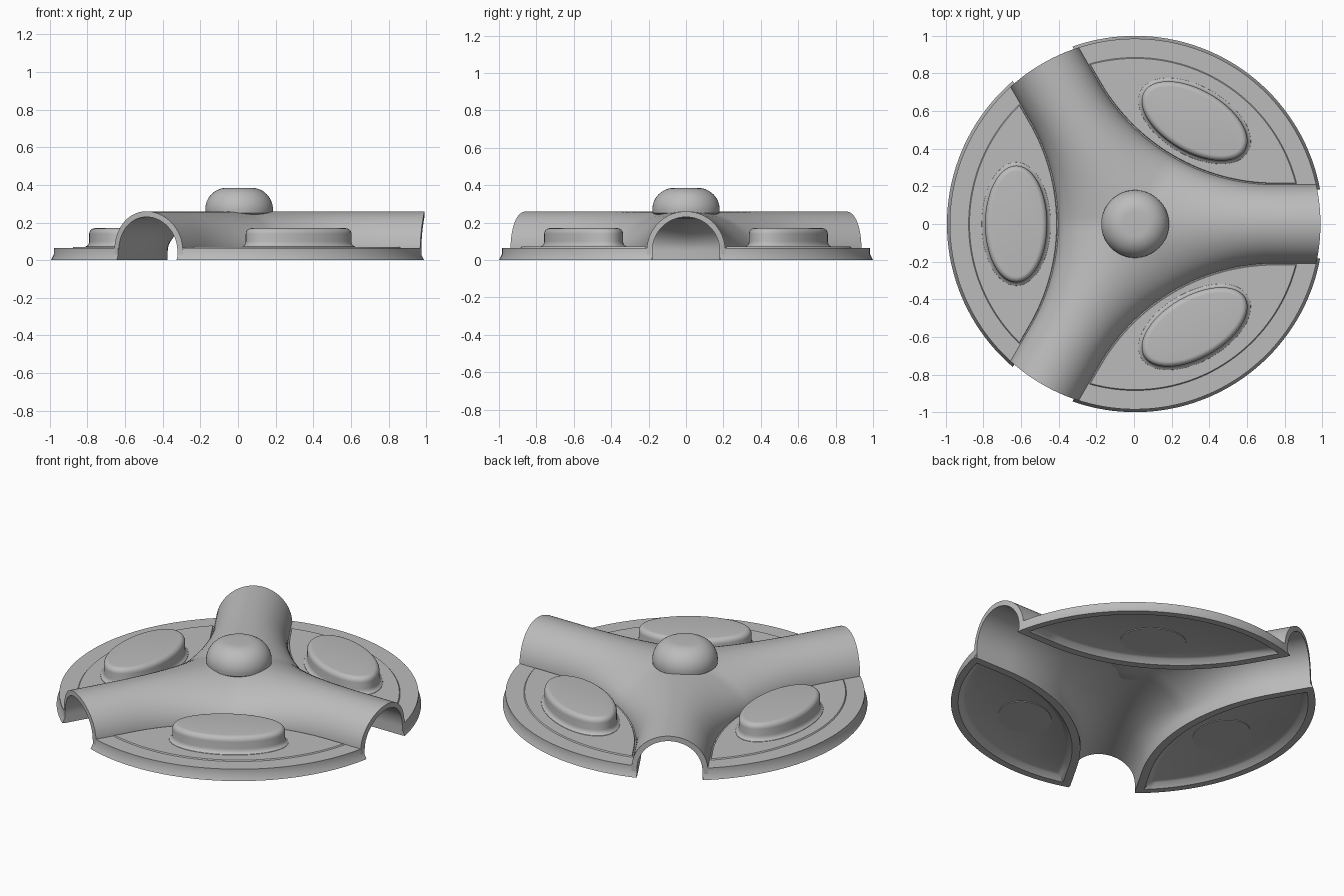
import bpy, bmesh, math
from math import sin, cos, sqrt, pi, radians
from mathutils import Matrix, Vector

cube = bpy.data.objects.get("Cube")
if cube:
    bpy.data.objects.remove(cube, do_unlink=True)

SHIFT = Matrix.Translation((0.006, 0, 0))   # centres the overall bounds
ARC_C = 1.49                                # centre of the fillet arc on each bisector
ARM = Vector((cos(pi / 3), sin(pi / 3)))    # arm direction, seen from the bisector
SIDE = Vector((sin(pi / 3), -cos(pi / 3)))  # from arm axis towards the bisector
FOOT = ARC_C * cos(pi / 3)                  # where arm sides turn into the fillet
WALL_R = 0.985
AXIS_Z = 0.05
N = 16

grey = bpy.data.materials.new("plain grey")
grey.use_nodes = True
COLOR = (0.5, 0.5, 0.5, 1)
grey.diffuse_color = COLOR
grey.node_tree.nodes["Principled BSDF"].inputs["Base Color"].default_value = COLOR


def finish(name, bm, angle=35):
    bmesh.ops.remove_doubles(bm, verts=bm.verts, dist=1e-5)
    bmesh.ops.recalc_face_normals(bm, faces=bm.faces)
    bm.transform(SHIFT)
    mesh = bpy.data.meshes.new(name)
    bm.to_mesh(mesh)
    bm.free()
    mesh.materials.append(grey)
    ob = bpy.data.objects.new(name, mesh)
    bpy.context.collection.objects.link(ob)
    bpy.ops.object.select_all(action='DESELECT')
    ob.select_set(True)
    bpy.context.view_layer.objects.active = ob
    bpy.ops.object.shade_smooth_by_angle(angle=radians(angle))
    return ob


def stack(bm, rings):
    """Skin matching closed rings and cap both ends."""
    rows = [[bm.verts.new(p) for p in r] for r in rings]
    for a, b in zip(rows, rows[1:]):
        for i in range(len(a)):
            j = (i + 1) % len(a)
            bm.faces.new((a[i], a[j], b[j], b[i]))
    bm.faces.new(rows[0][::-1])
    bm.faces.new(rows[-1])


def arc_point(phi, h):
    r = ARC_C * sin(pi / 3) - h
    return Vector((ARC_C - r * cos(phi), r * sin(phi)))


def lens(h, rim, z):
    """Panel outline: fillet arc between two arms, closed by the rim circle."""
    tip = ARM * sqrt(rim * rim - h * h) + SIDE * h
    pts = [Vector((tip.x, -tip.y))]
    pts += [arc_point(pi / 6 * k / N, h) for k in range(-N, N + 1)]
    pts.append(tip)
    a = math.atan2(tip.y, tip.x)
    m = 40
    pts += [Vector((cos(a - 2 * a * k / m), sin(a - 2 * a * k / m))) * rim for k in range(1, m)]
    return [(p.x, p.y, z) for p in pts]


def ellipse(a, b, z, cx=0.632, n=64):
    return [(cx + a * cos(2 * pi * k / n), b * sin(2 * pi * k / n), z) for k in range(n)]


def section(k, sign):
    """Hull cross-section at a station: outer skin down, inner skin up."""
    def skin(h, top):
        out = []
        for i in range(N + 1):
            th = pi / 2 * i / N
            if k > N:      # open end, trimmed to the rim circle
                d = h * sin(th)
                p = ARM * sqrt(WALL_R ** 2 - d * d) + SIDE * d
            else:
                ridge = ARM * (FOOT * k / N)
                p = ridge.lerp(arc_point(pi / 6 * k / N, h), sin(th))
            out.append((p.x, sign * p.y, AXIS_Z + (top - AXIS_Z) * cos(th)))
        return out + [(out[-1][0], out[-1][1], 0)]
    return skin(0.21, 0.26), skin(0.18, 0.23)


hull = bmesh.new()
for s, name in enumerate(("right", "left_front", "left_back")):
    turn = Matrix.Rotation(pi + s * 2 * pi / 3, 4, 'Z')

    # One third of the three-way tunnel
    part = []
    for sign in (-1, 1):
        rows = []
        for k in range(N + 2):
            outer, inner = section(k, sign)
            rows.append([hull.verts.new(turn @ Vector(p)) for p in outer + inner[::-1]])
        for a, b in zip(rows, rows[1:]):
            for i in range(len(a) - 1):
                hull.faces.new((a[i], a[i + 1], b[i + 1], b[i]))
        end = rows[-1]
        for i in range(N + 1):
            hull.faces.new((end[i], end[i + 1], end[-2 - i], end[-1 - i]))

    # Floor panel with recessed underside, flared rim and thin raised field
    bm = bmesh.new()
    stack(bm, [lens(0.265, 0.92, 0.03), lens(0.25, 0.935, 0.024), lens(0.225, 0.96, 0),
               lens(0.183, 1.0, 0), lens(0.183, WALL_R, 0.03), lens(0.183, WALL_R, 0.065),
               lens(0.215, 0.885, 0.065), lens(0.218, 0.88, 0.071)])
    bm.transform(turn)
    finish(name + "_floor_panel", bm)

    # Oval boss with flared foot and rounded top edge
    bm = bmesh.new()
    rings = [ellipse(0.165 + e, 0.31 + e, z) for e, z in
             ((0.02, 0.066), (0.018, 0.073), (0.008, 0.079), (0.002, 0.088), (0, 0.1))]
    for i in range(7):
        t = pi / 2 * i / 6
        e = 0.03 * (cos(t) - 1)
        rings.append(ellipse(0.165 + e, 0.31 + e, 0.14 + 0.03 * sin(t)))
    stack(bm, rings)
    bm.transform(turn)
    finish(name + "_oval_boss", bm)

    # Thin oval pad underneath
    bm = bmesh.new()
    stack(bm, [ellipse(0.14, 0.18, 0.026), ellipse(0.14, 0.18, 0.034)])
    bm.transform(turn)
    finish(name + "_under_pad", bm)

finish("tunnel_hull", hull)

# Central dome with a flattened crown
bm = bmesh.new()
profile = [(0.06, 0.222), (0.15, 0.228), (0.178, 0.25)]
profile += [(0.065 + 0.115 * cos(pi / 2 * i / 12), 0.27 + 0.115 * sin(pi / 2 * i / 12))
            for i in range(13)]
stack(bm, [ellipse(r, r, z, 0) for r, z in profile])
finish("centre_dome", bm)
